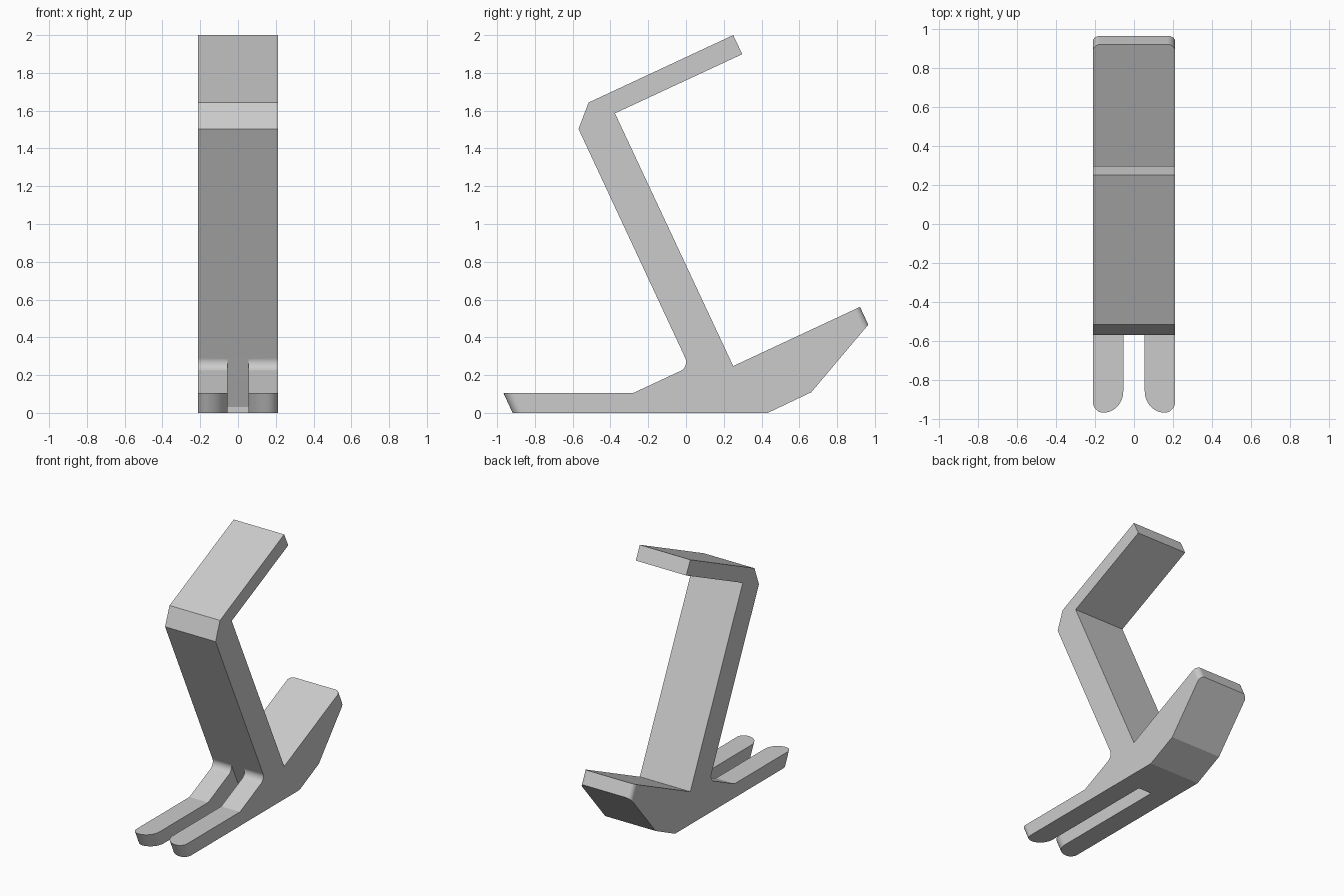
import bpy, bmesh, math
from mathutils import Vector

cube = bpy.data.objects.get("Cube")
if cube:
    bpy.data.objects.remove(cube)

HALF_WIDTH, SLOT_HALF = 0.211, 0.055
TILT = math.radians(25)

mat = bpy.data.materials.new("light grey plastic")
mat.use_nodes = True
grey = (0.6, 0.6, 0.6, 1)
mat.diffuse_color = grey
mat.node_tree.nodes["Principled BSDF"].inputs["Base Color"].default_value = grey


def extrude_profile(name, points, half):
    """Side profile (y, z) extruded symmetrically across x."""
    bm = bmesh.new()
    face = bm.faces.new([bm.verts.new((-half, y, z)) for y, z in points])
    new = bmesh.ops.extrude_face_region(bm, geom=[face])["geom"]
    bmesh.ops.translate(bm, vec=(2 * half, 0, 0),
                        verts=[g for g in new if isinstance(g, bmesh.types.BMVert)])
    bmesh.ops.recalc_face_normals(bm, faces=bm.faces)
    mesh = bpy.data.meshes.new(name)
    bm.to_mesh(mesh)
    bm.free()
    obj = bpy.data.objects.new(name, mesh)
    bpy.context.collection.objects.link(obj)
    return obj


def round_edges(bm, radius, rule):
    """Round the upright end edges whose two vertices satisfy the rule."""
    edges = [e for e in bm.edges
             if abs(e.verts[0].co.z - e.verts[1].co.z) > 0.05
             and abs(e.verts[0].co.x - e.verts[1].co.x) < 0.001
             and all(rule(v.co) for v in e.verts)]
    bmesh.ops.bevel(bm, geom=edges, offset=radius, offset_type='OFFSET',
                    segments=10, profile=0.5, affect='EDGES')


# Rounded inner corner where the upright meets the foot
corner = Vector((0.018, 0.244))
up = Vector((-math.sin(TILT), math.cos(TILT)))
down = Vector((-math.cos(TILT), -math.sin(TILT)))
fillet = []
for i in range(9):
    t = math.pi / 2 * i / 8
    fillet.append(corner + 0.052 * ((1 - math.sin(t)) * up + (1 - math.cos(t)) * down))

# Stand body: foot, rear lip, upright and top rest in one side profile
profile = [(-0.967, 0.106), (-0.918, 0), (0.433, 0), (0.663, 0.109),
           (0.965, 0.467), (0.921, 0.561), (0.25, 0.248), (-0.376, 1.586),
           (0.298, 1.899), (0.25, 2.0), (-0.516, 1.643), (-0.569, 1.503)]
profile += [tuple(p) for p in fillet] + [(-0.278, 0.106)]
# the fillet runs from the foot side up or down according to its first point
stand = extrude_profile("stand_body", profile, HALF_WIDTH)
stand.data.materials.append(mat)

# Slot that splits the front foot into two prongs
slot_top = corner + 0.06 * up + Vector((-0.0005, 0))
cutter = extrude_profile("slot_cutter", [(-1.1, -0.1), (0.118, -0.1), (0.118, 0.03),
                                         tuple(slot_top), (-1.1, 0.4)], SLOT_HALF)
cutter.data.materials.append(mat)
cut = stand.modifiers.new("slot", 'BOOLEAN')
cut.operation = 'DIFFERENCE'
cut.solver = 'EXACT'
cut.object = cutter
bpy.ops.object.select_all(action='DESELECT')
bpy.context.view_layer.objects.active = stand
stand.select_set(True)
bpy.ops.object.modifier_apply(modifier="slot")
bpy.data.objects.remove(cutter)

# Rounded prong tips and rear lip corners
bm = bmesh.new()
bm.from_mesh(stand.data)
round_edges(bm, 0.1, lambda c: c.y < -0.9 and abs(c.x) < 0.1)
round_edges(bm, 0.052, lambda c: c.y < -0.9 and abs(c.x) > 0.2)
round_edges(bm, 0.04, lambda c: c.y > 0.9)
bm.to_mesh(stand.data)
bm.free()

bpy.ops.object.shade_smooth_by_angle(angle=math.radians(20))
weighted = stand.modifiers.new("even_shading", 'WEIGHTED_NORMAL')
weighted.keep_sharp = True
